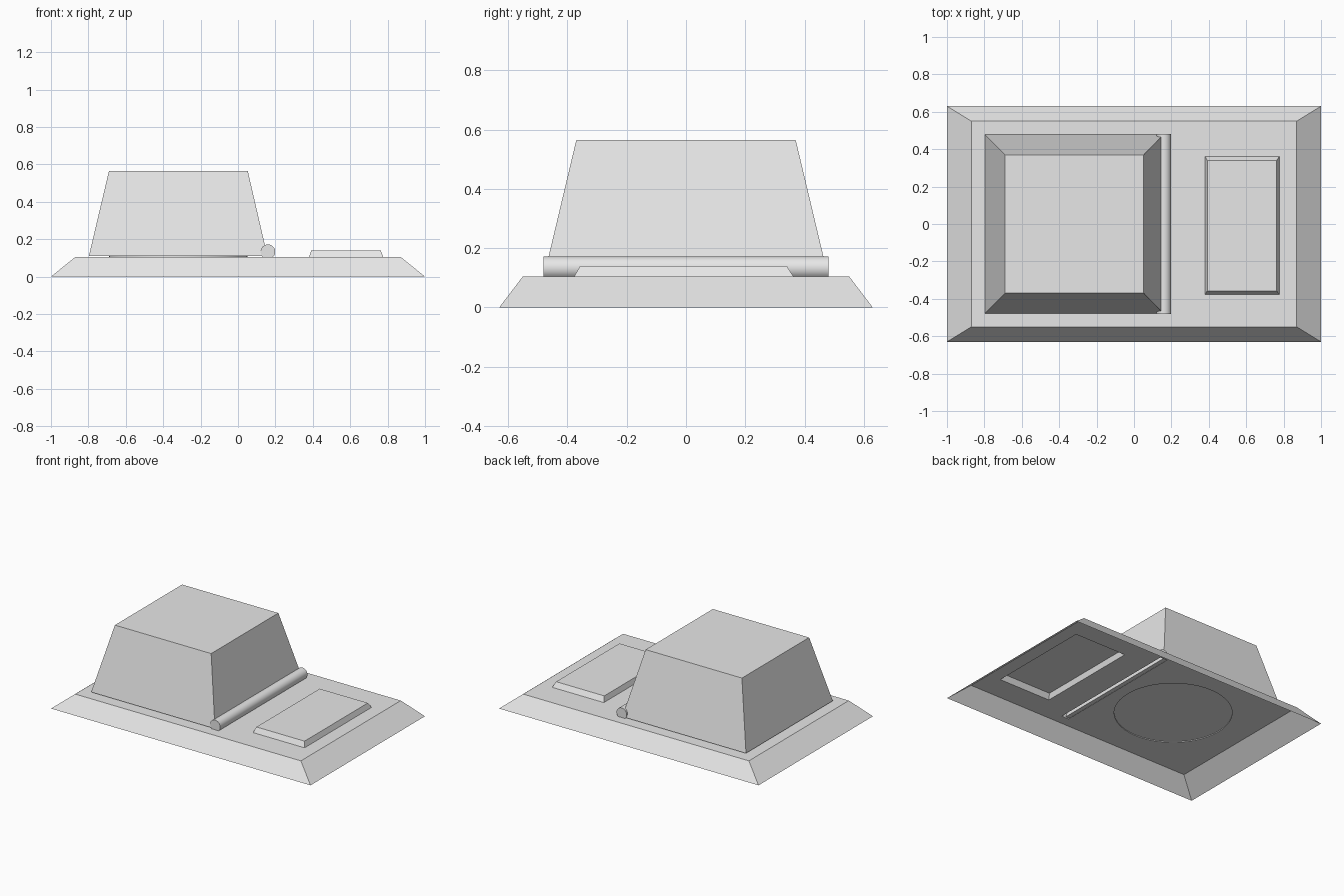
import bpy, bmesh, math

if "Cube" in bpy.data.objects:
    bpy.data.objects.remove(bpy.data.objects["Cube"])

grey = bpy.data.materials.new("plain grey")
grey.use_nodes = True
grey.diffuse_color = (0.8, 0.8, 0.8, 1)
grey.node_tree.nodes["Principled BSDF"].inputs["Base Color"].default_value = (0.8, 0.8, 0.8, 1)

TOP = 0.105        # height of the tray deck
LIFT = 0.111       # underside of the tapered block
AXIS, HALF = 0.16, 0.48   # hinge roll position and half length


def rect(x0, x1, y0, y1, z):
    return [(x0, y0, z), (x1, y0, z), (x1, y1, z), (x0, y1, z)]


def circle(cx, r, z, n=48):
    return [(cx + r * math.cos(math.tau * i / n), r * math.sin(math.tau * i / n), z)
            for i in range(n)]


def finish(name, bm, smooth=False):
    mesh = bpy.data.meshes.new(name)
    bm.to_mesh(mesh)
    bm.free()
    mesh.materials.append(grey)
    obj = bpy.data.objects.new(name, mesh)
    bpy.context.collection.objects.link(obj)
    if smooth:
        bpy.ops.object.select_all(action="DESELECT")
        obj.select_set(True)
        bpy.context.view_layer.objects.active = obj
        bpy.ops.object.shade_smooth_by_angle(angle=math.radians(35))
    return obj


def loft(name, lower, upper, top=True, bottom=False, smooth=False):
    """Join two matching anticlockwise rings, with optional end faces."""
    bm = bmesh.new()
    a = [bm.verts.new(p) for p in lower]
    b = [bm.verts.new(p) for p in upper]
    n = len(a)
    for i in range(n):
        j = (i + 1) % n
        bm.faces.new((a[i], a[j], b[j], b[i]))
    if top:
        bm.faces.new(b)
    if bottom:
        bm.faces.new(a[::-1])
    return finish(name, bm, smooth)


# Tray: sloping skirt, open underneath
deck_edge = rect(-0.87, 0.87, -0.55, 0.55, TOP)
loft("tray_skirt", rect(-1, 1, -0.63, 0.63, 0), deck_edge, top=False)

# Hinge roll: truncated round section, open along its underside
RADIUS, ROLL_Z = 0.039, 0.133
dip = math.asin((ROLL_Z - TOP) / RADIUS)
slot = RADIUS * math.cos(dip)
steps = 28
bm = bmesh.new()
ends = []
for y in (-HALF, HALF):
    ring = []
    for i in range(steps + 1):
        t = -dip + (math.pi + 2 * dip) * i / steps
        ring.append(bm.verts.new((AXIS + RADIUS * math.cos(t), y, ROLL_Z + RADIUS * math.sin(t))))
    ends.append(ring)
front, back = ends
for i in range(steps):
    bm.faces.new((front[i], back[i], back[i + 1], front[i + 1]))
bm.faces.new(front)
bm.faces.new(back[::-1])
finish("hinge_roll", bm, smooth=True)

# Deck: flat face with openings below the disc, roll and raised panel
disc_low = circle(-0.32, 0.37, TOP)
panel_low = rect(0.38, 0.777, -0.377, 0.362, TOP)
bm = bmesh.new()
for loop in (deck_edge, disc_low, panel_low,
             rect(AXIS - slot, AXIS + slot, -HALF, HALF, TOP)):
    vs = [bm.verts.new(p) for p in loop]
    for i, v in enumerate(vs):
        bm.edges.new((v, vs[(i + 1) % len(vs)]))
bmesh.ops.triangle_fill(bm, edges=bm.edges[:], use_beauty=True, normal=(0, 0, 1))
bm.normal_update()
for f in bm.faces:
    if f.normal.z < 0:
        f.normal_flip()
finish("tray_deck", bm)

# Thin disc that carries the block
loft("block_disc", disc_low, circle(-0.32, 0.37, LIFT - 0.001), smooth=True)

# Tapered block
loft("tapered_block", rect(-0.797, 0.157, -0.478, 0.478, LIFT),
     rect(-0.69, 0.052, -0.37, 0.37, 0.565), bottom=True)

# Raised panel, hollow from below
loft("raised_panel", panel_low, rect(0.392, 0.763, -0.357, 0.34, 0.14))
